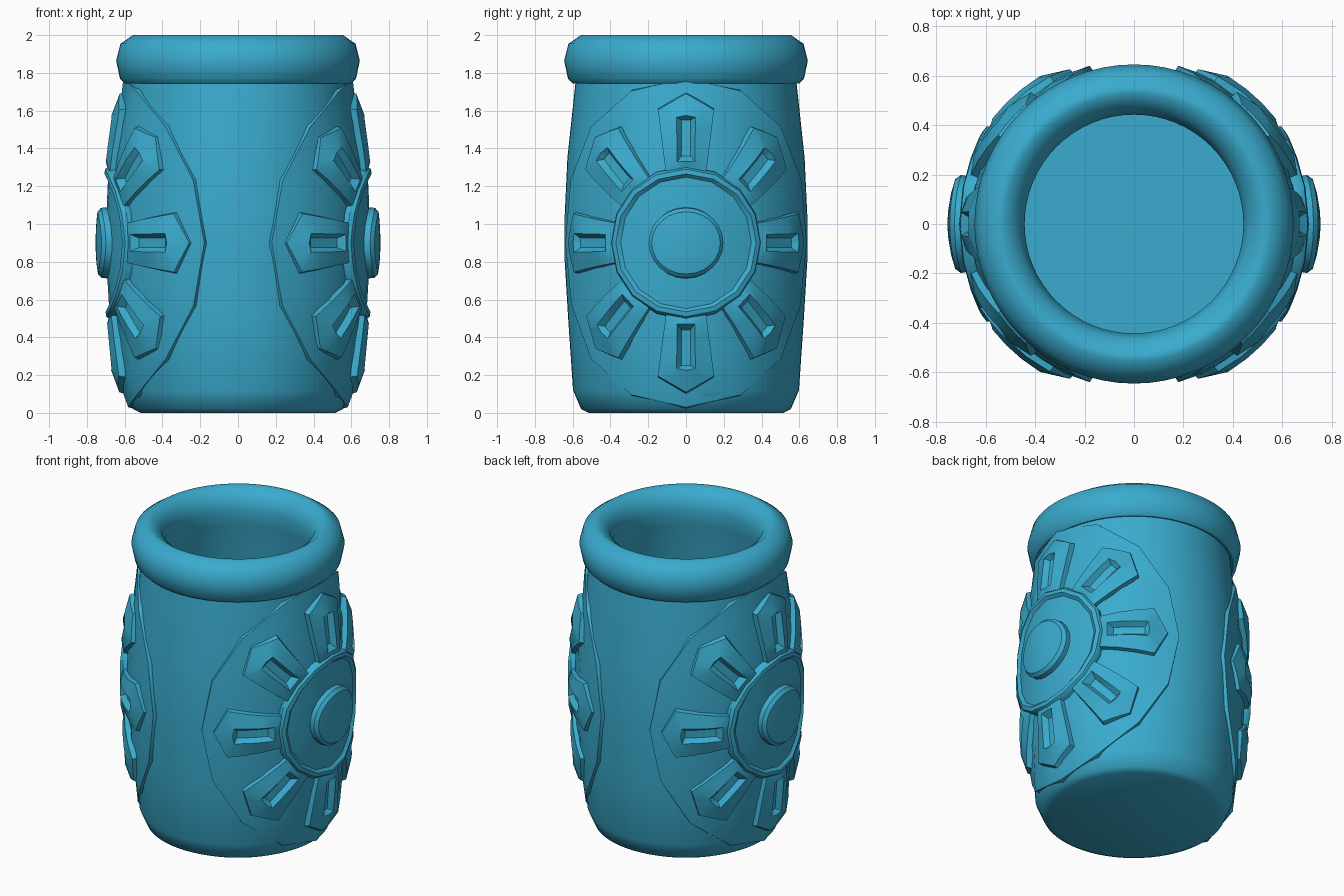
import bpy
import bmesh
import math

if "Cube" in bpy.data.objects:
    bpy.data.objects.remove(bpy.data.objects["Cube"])

mat = bpy.data.materials.new("teal_glaze")
mat.diffuse_color = (0.042, 0.41, 0.62, 1)
mat.use_nodes = True
mat.node_tree.nodes["Principled BSDF"].inputs["Base Color"].default_value = mat.diffuse_color

# Outer wall profile (radius, z), also used to lay the ornament on the wall
WALL = [(0.515, 0.0), (0.555, 0.02), (0.598, 0.12), (0.624, 0.5), (0.642, 0.8),
        (0.642, 1.05), (0.628, 1.35), (0.585, 1.75)]
CENTRE_Z = 0.9
WRAP_R = 0.67


def wall_radius(z):
    for (r0, z0), (r1, z1) in zip(WALL, WALL[1:]):
        if z <= z1:
            return r0 + (r1 - r0) * max(0, (z - z0) / (z1 - z0))
    return WALL[-1][0]


def wrap(u, v, h):
    """Flat medallion coordinates -> point on the curved +x side."""
    z = max(CENTRE_Z + v, 0.005)
    r, a = wall_radius(z) + h, u / WRAP_R
    return (r * math.cos(a), r * math.sin(a), z)


def skin(name, loops, cap_start=False, cap_end=False, mirror=False, angle=35):
    """Bridge closed loops of equal length into one surface."""
    bm = bmesh.new()
    rows = [[bm.verts.new(p) for p in loop] for loop in loops]
    n = len(rows[0])
    for a, b in zip(rows, rows[1:]):
        for i in range(n):
            j = (i + 1) % n
            bm.faces.new((a[i], a[j], b[j], b[i]))
    if cap_start:
        bm.faces.new(rows[0][::-1])
    if cap_end:
        bm.faces.new(rows[-1])
    me = bpy.data.meshes.new(name)
    bm.to_mesh(me)
    bm.free()
    me.materials.append(mat)
    ob = bpy.data.objects.new(name, me)
    bpy.context.collection.objects.link(ob)
    bpy.context.view_layer.objects.active = ob
    bpy.ops.object.select_all(action='DESELECT')
    ob.select_set(True)
    bpy.ops.object.shade_smooth_by_angle(angle=math.radians(angle))
    if mirror:
        ob.modifiers.new("other_side", 'MIRROR')
        ob.modifiers["other_side"].use_mirror_merge = False
    return ob


def circle(r, n):
    return [(r * math.cos(2 * math.pi * i / n), r * math.sin(2 * math.pi * i / n))
            for i in range(n)]


def disc_loops(profile, n):
    return [[wrap(u, v, h) for u, v in circle(r, n)] for r, h in profile]


# Hollow jar: outer wall, rolled rim, inner wall and floor
RIM = [(0.60, 1.745), (0.625, 1.77), (0.645, 1.865), (0.622, 1.955), (0.555, 2.0),
       (0.525, 2.0), (0.466, 1.955), (0.442, 1.87)]
INNER = [(0.455, 1.77), (0.51, 1.5), (0.54, 0.95), (0.52, 0.3), (0.47, 0.1)]
skin("jar_body", [[(x, y, z) for x, y in circle(r, 64)] for r, z in WALL + RIM + INNER],
     cap_start=True, cap_end=True, angle=50)

# Raised sixteen-sided backing plate
skin("medallion_plate", disc_loops([(0.88, -0.01), (0.87, 0.022), (0.75, 0.025), (0.6, 0.025),
     (0.45, 0.03), (0.3, 0.03)], 16), cap_end=True, mirror=True)

# Rounded ring with a recessed disc inside
skin("medallion_ring", disc_loops([(0.41, 0.0), (0.405, 0.055), (0.39, 0.073), (0.365, 0.075),
     (0.348, 0.055), (0.25, 0.055), (0.12, 0.055), (0.01, 0.055)], 16),
     cap_end=True, mirror=True)

# Central boss
skin("medallion_boss", disc_loops([(0.19, 0.04), (0.185, 0.085), (0.165, 0.103), (0.11, 0.108),
     (0.05, 0.111), (0.01, 0.112)], 24), cap_end=True, mirror=True)


def ray_loop(points, turn):
    """Rotate a five-point outline, split its sides and wrap it."""
    out, c, s, k = [], math.cos(turn), math.sin(turn), 3
    for i, p in enumerate(points):
        q = points[(i + 1) % len(points)]
        for t in range(k):
            a, r, h = (p[m] + (q[m] - p[m]) * t / k for m in range(3))
            out.append(wrap(r * c - a * s, r * s + a * c, h))
    return out


def arrow(w0, w1, r0, r1, tip, h0, h1, h2):
    """Blunt arrow outline: base width, shoulder width, radii, heights."""
    return [(-w0, r0, h0), (w0, r0, h0), (w1, r1, h1), (0, tip, h2), (-w1, r1, h1)]


# Eight slotted rays around the ring
RAY = [arrow(0.11, 0.165, 0.37, 0.71, 0.80, 0.01, 0.01, 0.01),
       arrow(0.105, 0.155, 0.38, 0.705, 0.79, 0.055, 0.045, 0.035),
       arrow(0.045, 0.05, 0.43, 0.665, 0.675, 0.072, 0.066, 0.066),
       arrow(0.025, 0.025, 0.46, 0.65, 0.65, 0.035, 0.035, 0.035)]
for i in range(8):
    skin("medallion_ray_%d" % (i + 1), [ray_loop(p, i * math.pi / 4) for p in RAY],
         cap_end=True, mirror=True)
